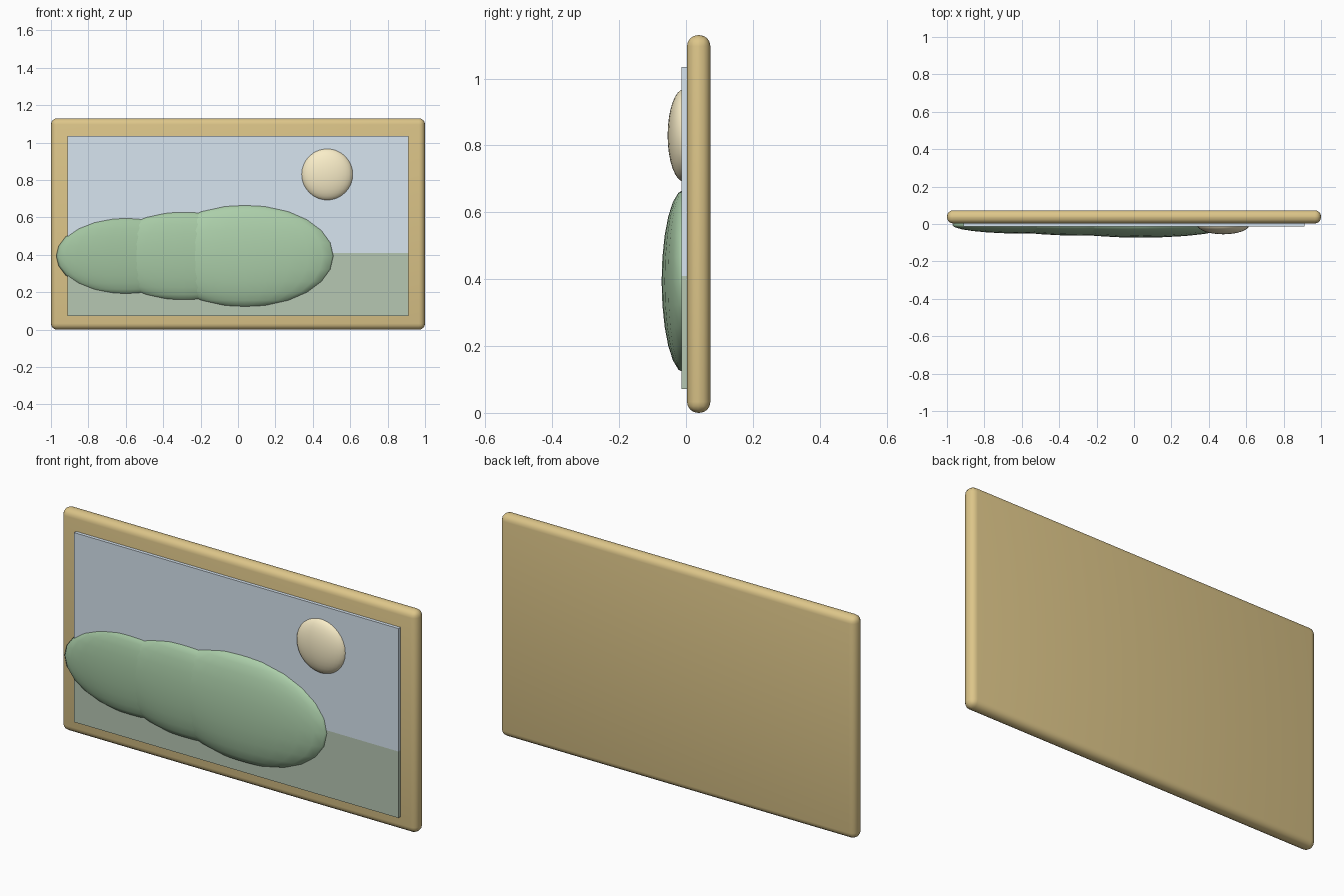
import bpy, math

if "Cube" in bpy.data.objects:
    bpy.data.objects.remove(bpy.data.objects["Cube"])

def finish(obj, name, color):
    obj.name = name
    mat = bpy.data.materials.new(name + "_paint")
    mat.diffuse_color = (*color, 1)
    mat.use_nodes = True
    mat.node_tree.nodes["Principled BSDF"].inputs["Base Color"].default_value = mat.diffuse_color
    obj.data.materials.append(mat)
    return obj

def box(name, lo, hi, color):
    bpy.ops.mesh.primitive_cube_add(size=1, location=[(a + b) / 2 for a, b in zip(lo, hi)])
    obj = bpy.context.object
    obj.scale = [b - a for a, b in zip(lo, hi)]
    bpy.ops.object.transform_apply(location=False, rotation=False, scale=True)
    return finish(obj, name, color)

def dome(name, loc, radii, color, segments, rings):
    bpy.ops.mesh.primitive_uv_sphere_add(segments=segments, ring_count=rings, radius=1, location=loc)
    obj = bpy.context.object
    obj.scale = radii
    bpy.ops.object.transform_apply(location=False, rotation=False, scale=True)
    bpy.ops.object.shade_smooth()
    return finish(obj, name, color)

# Rounded backing slab that shows as the frame
frame = box("frame", (-1, 0.003, 0), (1, 0.073, 1.13), (0.72, 0.56, 0.25))
bevel = frame.modifiers.new("rounded_edges", 'BEVEL')
bevel.width = 0.033
bevel.segments = 4
bpy.context.view_layer.objects.active = frame
bpy.ops.object.modifier_apply(modifier=bevel.name)
bpy.ops.object.shade_smooth_by_angle(angle=math.radians(35))

# Painted panel: sky above, meadow below
box("sky", (-0.912, -0.014, 0.41), (0.912, 0.004, 1.035), (0.68, 0.78, 0.87))
box("meadow", (-0.912, -0.014, 0.072), (0.912, 0.004, 0.41), (0.47, 0.57, 0.45))

# Raised sun
dome("sun", (0.477, -0.005, 0.83), (0.139, 0.05, 0.139), (0.95, 0.85, 0.58), 32, 16)

# Three overlapping hills, growing to the right
hills = [(-0.60, 0.372, 0.046, 0.205),
         (-0.29, 0.425, 0.057, 0.238),
         (0.037, 0.481, 0.068, 0.274)]
for i, (x, rx, ry, rz) in enumerate(hills):
    dome(f"hill_{i + 1}", (x, -0.005, 0.394), (rx, ry, rz),
         (0.36 + 0.025 * i, 0.55 + 0.035 * i, 0.35 + 0.025 * i), 24, 12)
